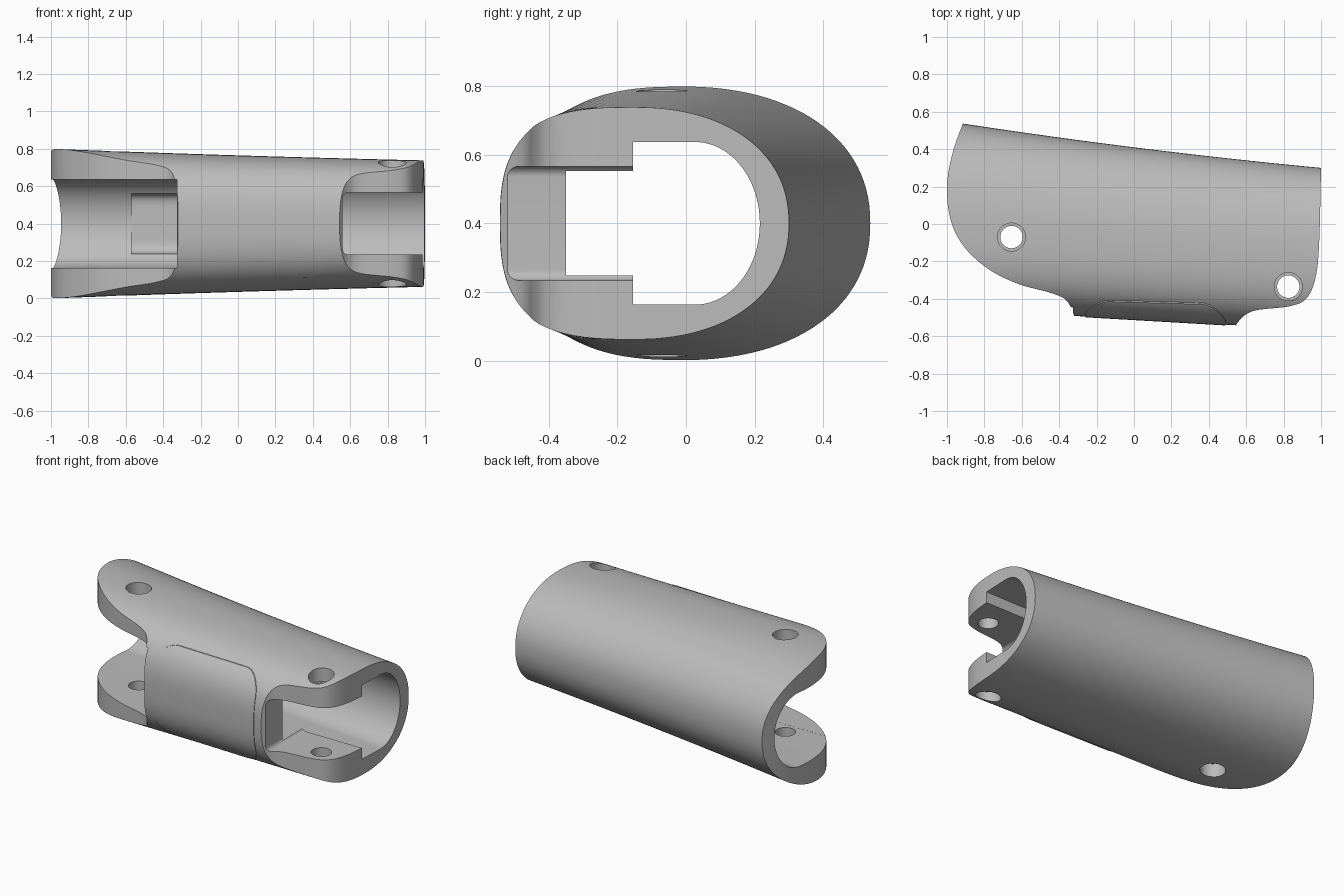
import bpy, bmesh, math
from mathutils import Vector

MID = 0.4  # height of the mirror plane

if "Cube" in bpy.data.objects:
    bpy.data.objects.remove(bpy.data.objects["Cube"], do_unlink=True)

grey = bpy.data.materials.new("light_grey")
grey.use_nodes = True
grey.diffuse_color = (0.5, 0.5, 0.5, 1)
grey.node_tree.nodes["Principled BSDF"].inputs["Base Color"].default_value = (0.5, 0.5, 0.5, 1)


def skin(name, rings):
    """Closed solid through a list of equal-length rings."""
    bm = bmesh.new()
    rows = [[bm.verts.new(p) for p in ring] for ring in rings]
    count = len(rows[0])
    for a, b in zip(rows, rows[1:]):
        for i in range(count):
            j = (i + 1) % count
            bm.faces.new((a[i], a[j], b[j], b[i]))
    bm.faces.new(rows[0])
    bm.faces.new(rows[-1])
    bmesh.ops.recalc_face_normals(bm, faces=bm.faces)
    mesh = bpy.data.meshes.new(name)
    bm.to_mesh(mesh)
    bm.free()
    obj = bpy.data.objects.new(name, mesh)
    bpy.context.collection.objects.link(obj)
    mesh.materials.append(grey)
    return obj


def box(x0, x1, y0, y1, half):
    ring = [(y0, -half), (y1, -half), (y1, half), (y0, half)]
    return skin("cutter", [[(x, y, MID + z) for y, z in ring] for x in (x0, x1)])


def rounded_block(x0, x1, y0, y1, half, r):
    """Block along y with rounded corners in the front outline."""
    ring = []
    for cx, cz, start in ((x1 - r, half - r, 0), (x0 + r, half - r, 90),
                          (x0 + r, r - half, 180), (x1 - r, r - half, 270)):
        for k in range(11):
            t = math.radians(start + 9 * k)
            ring.append((cx + r * math.cos(t), MID + cz + r * math.sin(t)))
    return skin("cutter", [[(x, y, z) for x, z in ring] for y in (y0, y1)])


def rod(x, y, r, z0, z1):
    ring = [(x + r * math.cos(t), y + r * math.sin(t))
            for t in (math.tau * k / 48 for k in range(48))]
    return skin("cutter", [[(a, b, z) for a, b in ring] for z in (z0, z1)])


def combine(obj, cutter, operation="DIFFERENCE"):
    mod = obj.modifiers.new("cut", "BOOLEAN")
    mod.operation, mod.object, mod.solver = operation, cutter, "EXACT"
    bpy.ops.object.select_all(action="DESELECT")
    bpy.context.view_layer.objects.active = obj
    obj.select_set(True)
    bpy.ops.object.modifier_apply(modifier=mod.name)
    bpy.data.objects.remove(cutter, do_unlink=True)


def smooth_curve(points, steps=8):
    """Catmull-Rom curve through the points."""
    pts = [Vector(p) for p in points]
    pts = [pts[0]] + pts + [pts[-1]]
    out = []
    for a, b, c, d in zip(pts, pts[1:], pts[2:], pts[3:]):
        for k in range(steps):
            t = k / steps
            out.append(0.5 * (2 * b + (c - a) * t + (2 * a - 5 * b + 4 * c - d) * t * t
                              + (3 * b - a - 3 * c + d) * t ** 3))
    return out + [pts[-1]]


def power(v, n):
    return math.copysign(abs(v) ** (2 / n), v)


def back_edge(x):
    return 0.41 - 0.125 * x + 0.015 * x * x


def spread(x0, x1, count):
    return [x0 + (x1 - x0) * k / count for k in range(count + 1)]


def outer_loft(name, grow=0.0):
    """Tapered tube: rounder at the back, squarer at the front."""
    rings = []
    for x in spread(-1.05, 1.05, 28):
        centre = -0.09 - 0.06 * x
        half = 0.365 - 0.031 * x + 0.004 * x * x + grow
        back = back_edge(x) - centre + grow
        front = centre + 0.51 + 0.058 * x + grow
        ring = []
        for k in range(112):
            t = math.tau * k / 112
            c, s = math.cos(t), math.sin(t)
            n, reach = (2.2, back) if c > 0 else (2.8, front)
            ring.append((x, centre + reach * power(c, n), MID + half * power(s, n)))
        rings.append(ring)
    return skin(name, rings)


def inner_loft(x0, x1, front, half, n, inset):
    """Hollow with a flat top and bottom and a curved back."""
    rings = []
    for x in spread(x0, x1, 24):
        centre = back_edge(x) - inset - 0.19
        ring = [(x, front, MID + half), (x, front, MID - half)]
        for k in range(41):
            t = math.pi * (k / 40 - 0.5)
            ring.append((x, centre + 0.19 * power(math.cos(t), n),
                         MID + half * power(math.sin(t), n)))
        rings.append(ring)
    return skin("cutter", rings)


# Outer shell trimmed to the curved plan outline
shell = outer_loft("shell")
left_end = smooth_curve([(-0.87, 0.65), (-0.91, 0.55), (-0.97, 0.38), (-1, 0.2),
                         (-0.98, 0.02), (-0.91, -0.12), (-0.78, -0.24), (-0.62, -0.32),
                         (-0.44, -0.37), (-0.36, -0.41), (-0.32, -0.49)])
right_end = smooth_curve([(0.54, -0.545), (0.59, -0.49), (0.66, -0.46), (0.83, -0.44),
                          (0.92, -0.4), (0.97, -0.29), (0.99, -0.1), (1, 0.3)])
plan = [tuple(p) for p in left_end] + [(-0.32, -0.7), (0.54, -0.7)]
plan += [tuple(p) for p in right_end] + [(1, 0.65)]
trim = skin("cutter", [[(x, y, z) for x, y in plan] for z in (-0.2, 1.0)])
combine(shell, trim, "INTERSECT")

# Main hollow, the pocket behind the front wall, and the shallow back recess
combine(shell, inner_loft(-1.1, 1.1, -0.155, 0.237, 2, 0.085))
combine(shell, box(-1.12, 0.565, -0.35, -0.1, 0.236))
combine(shell, inner_loft(-0.57, 0.3, 0.0, 0.165, 6, 0.08))

# Open notches that leave a fork at each end
combine(shell, box(-1.2, -0.325, -0.8, -0.05, 0.2365))
combine(shell, rounded_block(0.56, 1.4, -0.8, -0.1, 0.166, 0.03))

# Pin holes with wider bores on the outside
for x, y, depth in ((-0.655, -0.07, 0.3), (0.825, -0.335, 0.25)):
    combine(shell, rod(x, y, 0.06, -0.3, 1.1))
    combine(shell, rod(x, y, 0.075, MID + depth, 1.2))
    combine(shell, rod(x, y, 0.075, -0.4, MID - depth))

# Slightly raised rounded pad on the front wall
pad = outer_loft("front_pad", 0.004)
combine(pad, rounded_block(-0.26, 0.49, -0.8, -0.37, 0.29, 0.13), "INTERSECT")

for obj in (shell, pad):
    bpy.ops.object.select_all(action="DESELECT")
    bpy.context.view_layer.objects.active = obj
    obj.select_set(True)
    bpy.ops.object.shade_smooth_by_angle(angle=math.radians(30))
